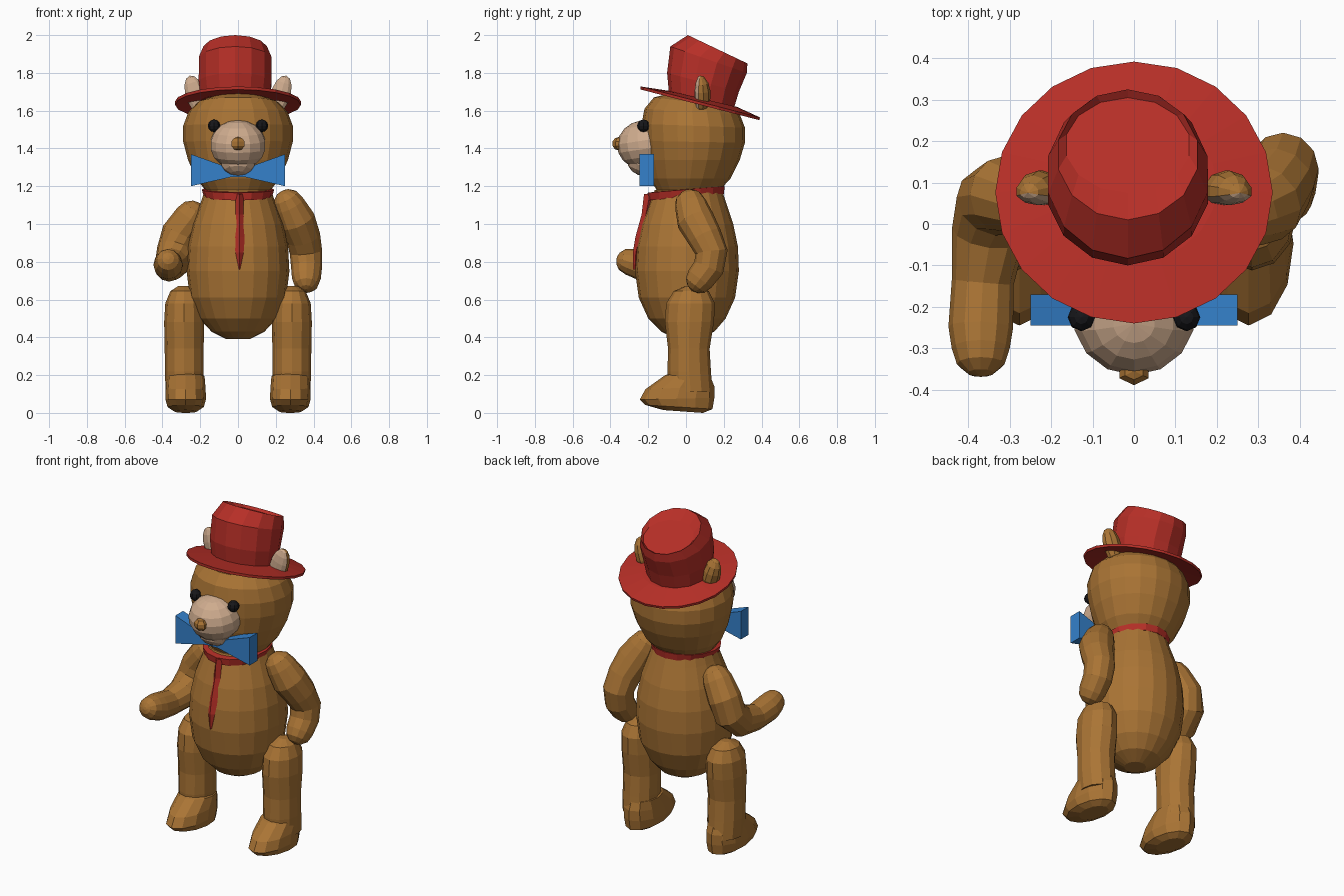
import bpy, bmesh, math
from mathutils import Vector, Matrix

if "Cube" in bpy.data.objects:
    bpy.data.objects.remove(bpy.data.objects["Cube"])


def material(name, rgb):
    m = bpy.data.materials.new(name)
    m.use_nodes = True
    m.diffuse_color = (*rgb, 1)
    m.node_tree.nodes["Principled BSDF"].inputs["Base Color"].default_value = (*rgb, 1)
    return m


BROWN = material("brown fur", (0.40, 0.175, 0.035))
RED = material("red felt", (0.47, 0.028, 0.02))
BLUE = material("blue ribbon", (0.035, 0.22, 0.60))
PALE = material("pale fur", (0.62, 0.41, 0.27))
BLACK = material("black eye", (0.008, 0.008, 0.01))


def finish(name, bm, *mats):
    bmesh.ops.recalc_face_normals(bm, faces=bm.faces[:])
    mesh = bpy.data.meshes.new(name)
    bm.to_mesh(mesh)
    bm.free()
    for m in mats:
        mesh.materials.append(m)
    ob = bpy.data.objects.new(name, mesh)
    bpy.context.collection.objects.link(ob)
    return ob


def skin(name, rings, mat):
    """Bridge rings of points and close both ends."""
    bm = bmesh.new()
    rows = [[bm.verts.new(p) for p in ring] for ring in rings]
    n = len(rows[0])
    for a, b in zip(rows, rows[1:]):
        for i in range(n):
            j = (i + 1) % n
            bm.faces.new((a[i], a[j], b[j], b[i]))
    bm.faces.new(rows[0])
    bm.faces.new(rows[-1])
    return finish(name, bm, mat)


def loft(name, sections, mat, n=16, x=0):
    """Each section: front y, z, back y, z, half width."""
    rings = []
    for y0, z0, y1, z1, w in sections:
        front, back = Vector((x, y0, z0)), Vector((x, y1, z1))
        mid, half = (front + back) / 2, (front - back) / 2
        rings.append([mid + half * math.cos(t) + Vector((w * math.sin(t), 0, 0))
                      for t in (math.tau * i / n for i in range(n))])
    return skin(name, rings, mat)


def limb(name, path, mat, n=12):
    """Round-ended tube through points (x, y, z, radius)."""
    pts = [(Vector(p[:3]), p[3]) for p in path]
    def cap(end, inner):
        d = (end[0] - inner[0]).normalized()
        return [(end[0] + d * end[1] * math.sin(t), end[1] * math.cos(t)) for t in (0.6, 1.1, 1.45)]
    pts = cap(pts[0], pts[1])[::-1] + pts + cap(pts[-1], pts[-2])
    rings = []
    for i, (p, r) in enumerate(pts):
        d = (pts[min(i + 1, len(pts) - 1)][0] - pts[max(i - 1, 0)][0]).normalized()
        u = d.cross(Vector((1, 0, 0))).normalized()
        v = d.cross(u)
        rings.append([p + (u * math.cos(t) + v * math.sin(t)) * r
                      for t in (math.tau * k / n for k in range(n))])
    return skin(name, rings, mat)


def ball(name, loc, radii, mats, rot=(0, 0, 0), seg=12):
    bm = bmesh.new()
    bmesh.ops.create_uvsphere(bm, u_segments=seg, v_segments=seg // 2 + 2, radius=1)
    turn = Matrix.Rotation(rot[0], 4, 'X') @ Matrix.Rotation(rot[1], 4, 'Y')
    bm.transform(Matrix.Translation(loc) @ turn @ Matrix.Diagonal((*radii, 1)))
    return finish(name, bm, *mats)


# Body and head
loft("body", [(-.05, .39, .07, .39, .06), (-.13, .43, .15, .43, .14), (-.2, .50, .21, .50, .205),
              (-.25, .61, .26, .61, .255), (-.27, .75, .28, .75, .272), (-.262, .88, .275, .88, .265),
              (-.235, 1.0, .25, 1.0, .24), (-.19, 1.12, .21, 1.12, .195),
              (-.165, 1.18, .19, 1.18, .175)], BROWN, 20)
loft("head", [(-.15, 1.17, .18, 1.18, .17), (-.19, 1.24, .235, 1.24, .22), (-.215, 1.34, .285, 1.34, .265),
              (-.23, 1.44, .312, 1.43, .29), (-.235, 1.53, .312, 1.51, .29), (-.22, 1.61, .285, 1.58, .262),
              (-.17, 1.67, .25, 1.62, .21), (-.05, 1.70, .15, 1.67, .1)], BROWN, 20)

# Face
ball("muzzle", (0, -.22, 1.42), (.15, .145, .13), [PALE], (.15, 0, 0), 14)
ball("chin", (0, -.23, 1.32), (.095, .085, .065), [PALE], (-.4, 0, 0), 10)
ball("nose", (0, -.355, 1.425), (.043, .036, .036), [BROWN], seg=6)
for side, word in ((-1, "right"), (1, "left")):
    ball(word + "_eye", (side * .127, -.225, 1.52), (.033, .034, .033), [BLACK], seg=8)
    # Ears are pale on the side facing forward
    ear = ball(word + "_ear", (side * .225, .075, 1.685), (.055, .055, .105), [BROWN, PALE], (0, side * .3, 0), 10)
    for f in ear.data.polygons:
        f.material_index = int(f.normal.y < 0)
    for v in ear.data.vertices:
        if v.co.y < .075:
            v.co.y = .075 - (.075 - v.co.y) * .55
    # Legs and feet
    loft(word + "_leg", [(0, .672, .05, .672, .03), (-.065, .645, .12, .645, .073), (-.105, .58, .153, .58, .1),
                         (-.112, .48, .148, .48, .106), (-.095, .34, .125, .34, .103),
                         (-.098, .22, .132, .22, .102), (-.09, .11, .14, .11, .098)], BROWN, 12, side * .285)
    loft(word + "_foot", [(-.12, .015, .09, 0, .06), (-.215, .042, .14, .02, .096), (-.245, .07, .15, .08, .108),
                          (-.215, .125, .15, .14, .105), (-.11, .20, .13, .19, .1),
                          (-.05, .22, .08, .21, .06)], BROWN, 12, side * .277)

# Arms: the right one reaches forward, the left one hangs
limb("right_arm", [(-.25, .055, 1.04, .085), (-.31, .07, .95, .095), (-.335, .055, .86, .095),
                   (-.35, -.02, .79, .09), (-.365, -.14, .77, .075), (-.37, -.25, .785, .078),
                   (-.37, -.30, .80, .07)], BROWN)
limb("left_arm", [(.27, .025, 1.10, .085), (.31, .05, 1.02, .1), (.345, .10, .93, .092),
                  (.36, .135, .85, .086), (.363, .12, .77, .082), (.362, .075, .71, .076)], BROWN)

# Collar and hanging tie
loft("collar", [(-.2, 1.125, .2, 1.16, .18), (-.205, 1.165, .205, 1.2, .192),
                (-.17, 1.17, .18, 1.2, .17)], RED, 16)
loft("tie", [(-.222, 1.16, -.16, 1.16, .02), (-.235, 1.05, -.19, 1.05, .022), (-.268, .93, -.22, .93, .028),
             (-.281, .85, -.25, .85, .022), (-.28, .76, -.26, .76, .003)], RED, 4, .008)

# Bow: an hourglass outline given depth
outline = [(-.25, 1.2), (-.04, 1.248), (.04, 1.248), (.25, 1.2),
           (.25, 1.37), (.04, 1.295), (-.04, 1.295), (-.25, 1.37)]
skin("bow", [[Vector((x, y, z)) for x, z in outline] for y in (-.245, -.17)], BLUE)

# Tilted hat with a sunken top
loft("hat_brim", [(-.09, 1.69, .27, 1.60, .2), (-.24, 1.712, .388, 1.55, .333), (-.24, 1.728, .392, 1.564, .335),
                  (-.09, 1.705, .27, 1.62, .2)], RED, 20)
loft("hat_crown", [(-.09, 1.69, .25, 1.60, .185), (-.1, 1.80, .28, 1.70, .198), (-.083, 1.94, .322, 1.80, .197),
                   (.01, 2.0, .325, 1.85, .172), (.075, 1.95, .305, 1.84, .152)], RED, 14, -.015)
